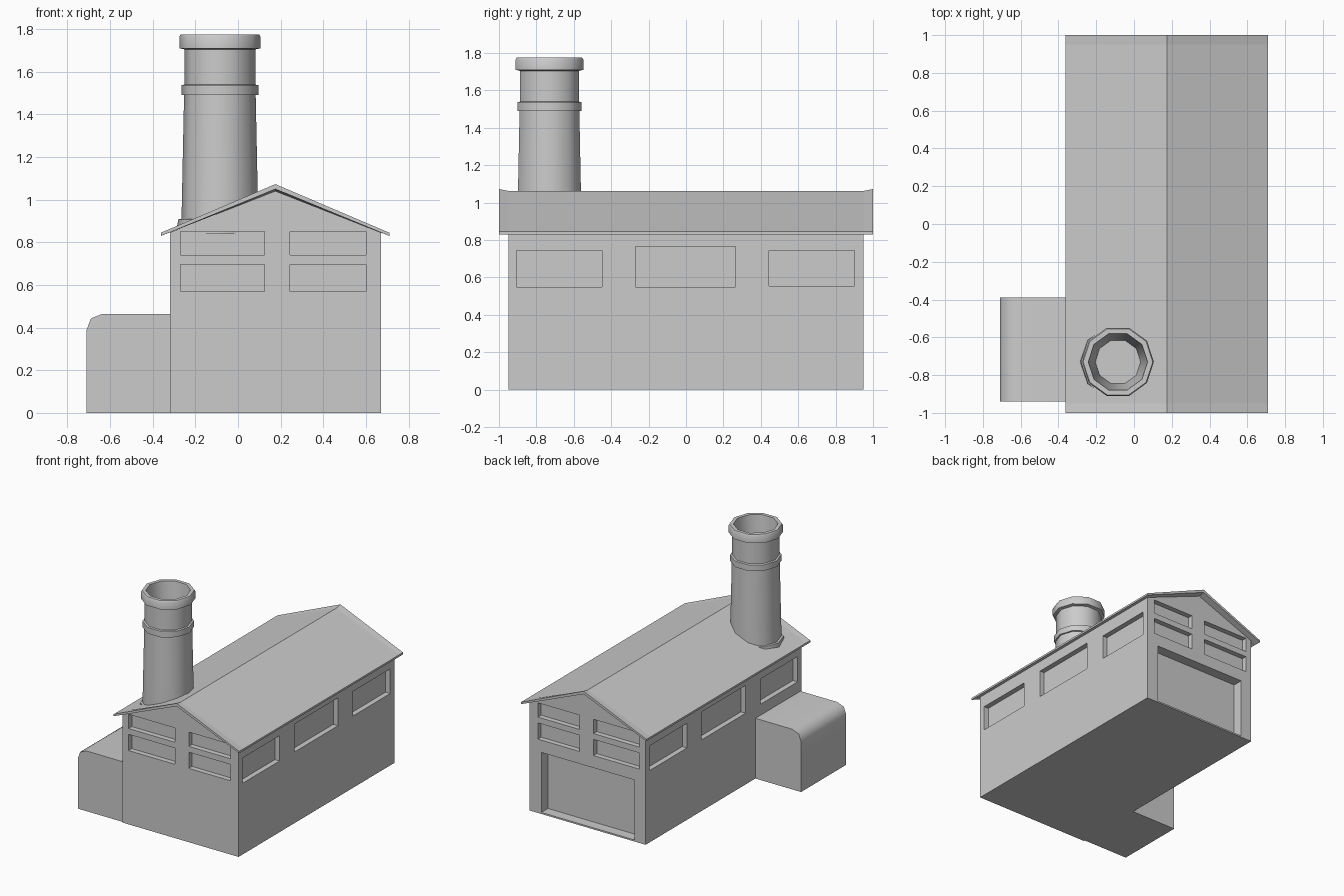
import bpy, bmesh
from math import radians, cos, sin, pi

if "Cube" in bpy.data.objects:
    bpy.data.objects.remove(bpy.data.objects["Cube"])

RIDGE_X = 0.175


def finish(name, bm, smooth=None):
    bmesh.ops.recalc_face_normals(bm, faces=bm.faces)
    mesh = bpy.data.meshes.new(name)
    bm.to_mesh(mesh)
    bm.free()
    ob = bpy.data.objects.new(name, mesh)
    bpy.context.collection.objects.link(ob)
    bpy.ops.object.select_all(action='DESELECT')
    bpy.context.view_layer.objects.active = ob
    ob.select_set(True)
    if smooth:
        bpy.ops.object.shade_smooth_by_angle(angle=radians(smooth))
    return ob


def loft(name, rings, smooth=None):
    """Closed rings of equal length, joined in order and capped at both ends."""
    bm = bmesh.new()
    vs = [[bm.verts.new(p) for p in ring] for ring in rings]
    n = len(vs[0])
    for a, b in zip(vs, vs[1:]):
        for i in range(n):
            j = (i + 1) % n
            bm.faces.new((a[i], a[j], b[j], b[i]))
    bm.faces.new(vs[0])
    bm.faces.new(vs[-1])
    return finish(name, bm, smooth)


def extrude_y(name, profile, y0, y1, smooth=None):
    return loft(name, [[(x, y, z) for x, z in profile] for y in (y0, y1)], smooth)


def add_box(bm, x, y, z):
    verts = bmesh.ops.create_cube(bm, size=1)['verts']
    for v in verts:
        v.co = [r[0] if c < 0 else r[1] for c, r in zip(v.co, (x, y, z))]


# Main hall with gabled ends
hall = extrude_y('hall', [(-0.32, 0), (0.67, 0), (0.67, 0.845),
                          (RIDGE_X, 1.05), (-0.32, 0.845)], -0.95, 0.95)

# Cutters for recessed windows and the large back door
D = 0.04
bm = bmesh.new()
for x in ((-0.27, 0.125), (0.245, 0.60)):
    for z in ((0.57, 0.695), (0.74, 0.85)):
        add_box(bm, x, (-1.1, -0.95 + D), z)
        add_box(bm, x, (0.95 - D, 1.1), z)
for y, z in (((-0.905, -0.45), (0.55, 0.745)),
             ((-0.27, 0.265), (0.55, 0.765)),
             ((0.445, 0.90), (0.555, 0.745))):
    add_box(bm, (0.67 - D, 0.8), y, z)
    add_box(bm, (-0.5, -0.32 + D), y, z)
add_box(bm, (-0.225, 0.57), (0.87, 1.1), (0.012, 0.475))
cutter = finish('opening_cutter', bm)
cutter.hide_render = True

mod = hall.modifiers.new('openings', 'BOOLEAN')
mod.operation = 'DIFFERENCE'
mod.solver = 'EXACT'
mod.object = cutter
bpy.context.view_layer.objects.active = hall
bpy.ops.object.modifier_apply(modifier=mod.name)
bpy.data.objects.remove(cutter)

# Roof: thin folded slab, ridge lifted slightly at both gable ends
rings = []
for y, lift in ((-1, 0.01), (-0.95, 0), (0.95, 0), (1, 0.01)):
    profile = [(-0.362, 0.83), (RIDGE_X, 1.04 + lift), (0.71, 0.83),
               (0.71, 0.845), (RIDGE_X, 1.063 + lift), (-0.362, 0.845)]
    rings.append([(x, y, z) for x, z in profile])
loft('roof', rings)

# Side annex with rounded outer top edge
extrude_y('annex', [(-0.31, 0), (-0.31, 0.465), (-0.635, 0.465),
                    (-0.69, 0.443), (-0.71, 0.39), (-0.71, 0)],
          -0.94, -0.39, 50)

# Ten-sided chimney: base flange, tapered shaft, band, rim and hollow flue
profile = [(0.20, 0.84), (0.20, 0.88), (0.195, 0.908), (0.18, 0.91),
           (0.168, 1.49), (0.18, 1.49), (0.18, 1.537), (0.166, 1.54),
           (0.166, 1.705), (0.19, 1.71), (0.19, 1.765), (0.184, 1.775),
           (0.157, 1.775), (0.12, 1.40)]
loft('chimney', [[(-0.085 + r * cos(i * pi / 5), -0.73 + r * sin(i * pi / 5), z)
                  for i in range(10)] for r, z in profile], 40)
